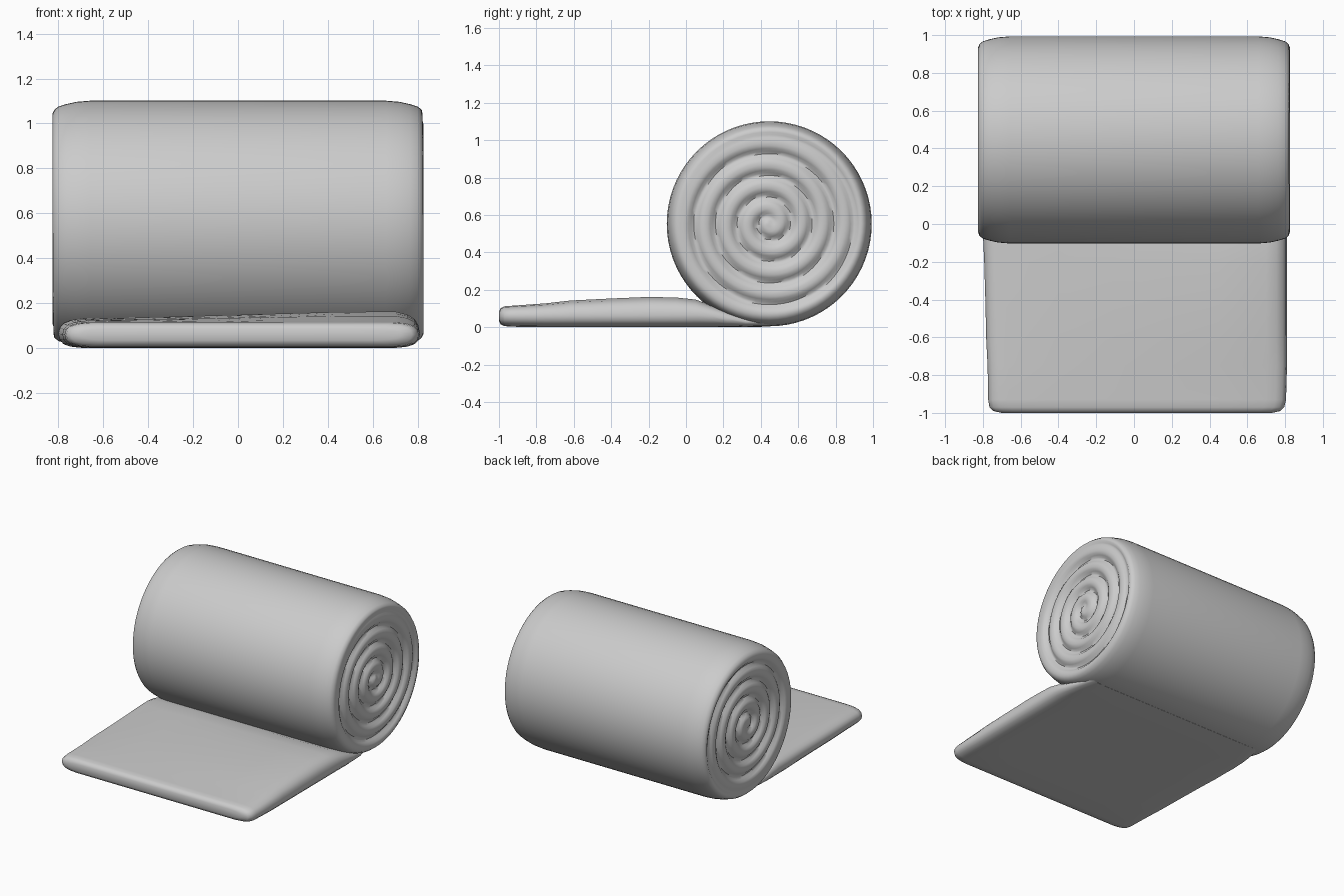
import bpy, bmesh, math

if "Cube" in bpy.data.objects:
    bpy.data.objects.remove(bpy.data.objects["Cube"])

SEG = 72
CY, CZ, R = 0.445, 0.553, 0.548


def lerp_table(table, t):
    for (a, *va), (b, *vb) in zip(table, table[1:]):
        if t <= b:
            k = (t - a) / (b - a)
            k = max(0.0, k)
            return [p + (q - p) * k for p, q in zip(va, vb)]
    return list(table[-1][1:])


def skin(name, loops):
    """Join closed loops of equal length into one smooth, capped mesh."""
    bm = bmesh.new()
    rings = [[bm.verts.new(p) for p in loop] for loop in loops]
    n = len(rings[0])
    for a, b in zip(rings, rings[1:]):
        for i in range(n):
            j = (i + 1) % n
            bm.faces.new((a[i], a[j], b[j], b[i]))
    bm.faces.new(rings[0][::-1])
    bm.faces.new(rings[-1])
    bmesh.ops.recalc_face_normals(bm, faces=bm.faces[:])
    mesh = bpy.data.meshes.new(name)
    bm.to_mesh(mesh)
    bm.free()
    obj = bpy.data.objects.new(name, mesh)
    bpy.context.collection.objects.link(obj)
    bpy.ops.object.select_all(action='DESELECT')
    obj.select_set(True)
    bpy.context.view_layer.objects.active = obj
    bpy.ops.object.shade_smooth_by_angle(angle=math.radians(50))
    return obj


# Rolled part: barrel with soft shoulders and a shallow spiral on both ends
def end_rings(side):
    loops = []
    radii = [0.012 + 0.0145 * i for i in range(34)]
    for r in radii:
        fade = min(1.0, (0.50 - r) / 0.06, r / 0.06)
        loop = []
        for i in range(SEG):
            a = 2 * math.pi * i / SEG
            wave = 0.5 + 0.5 * math.cos(2 * math.pi * r / 0.115 - a * side)
            dip = max(0.0, fade) * 0.028 * wave ** 2
            x = side * (0.826 - dip)
            loop.append((x, CY + r * math.cos(a), CZ + r * math.sin(a)))
        loops.append(loop)
    for r, x in [(0.508, 0.818), (0.522, 0.80), (0.533, 0.765),
                 (0.543, 0.72), (R, 0.66)]:
        loops.append([(side * x, CY + r * math.cos(2 * math.pi * i / SEG),
                       CZ + r * math.sin(2 * math.pi * i / SEG))
                      for i in range(SEG)])
    return loops


skin("rolled_mat", end_rings(-1) + end_rings(1)[::-1])

# Flat part: stations along y give left x, right x, bottom, top, right-hand bulge
stations = [
    (-1.00, -0.70, 0.73, 0.035, 0.085, 0.0),
    (-0.99, -0.745, 0.775, 0.015, 0.103, 0.0),
    (-0.97, -0.765, 0.795, 0.006, 0.112, 0.0),
    (-0.93, -0.772, 0.805, 0.003, 0.115, 0.0),
    (-0.75, -0.775, 0.81, 0.0, 0.117, 0.012),
    (-0.62, -0.782, 0.81, 0.0, 0.12, 0.025),
    (-0.40, -0.787, 0.81, 0.0, 0.122, 0.035),
    (-0.20, -0.793, 0.81, 0.0, 0.125, 0.041),
    (-0.05, -0.80, 0.81, 0.0, 0.127, 0.035),
    (0.05, -0.80, 0.81, 0.0, 0.13, 0.02),
    (0.13, -0.80, 0.81, 0.0, 0.12, 0.0),
    (0.22, -0.79, 0.80, 0.0, 0.09, 0.0),
    (0.32, -0.77, 0.785, 0.0, 0.06, 0.0),
    (0.45, -0.74, 0.75, 0.004, 0.05, 0.0),
]


def section(y, left, right, low, high, bulge):
    mid = 0.5 * (low + high)
    pts = []
    # Inset from the side edge and share of the half thickness
    edge = [(0.0, 0.0), (0.006, 0.4), (0.022, 0.7), (0.055, 0.9), (0.11, 1.0)]
    inner = [-0.4, -0.1, 0.2, 0.45]
    top = ([(left + d, k) for d, k in edge] + [(x, 1.0) for x in inner]
           + [(right - d, k) for d, k in edge[::-1]])
    for x, k in top:
        u = (x - left) / (right - left)
        lift = bulge * lerp_table([(0, 0.0), (0.9, 1.0), (1, 0.7)], u)[0]
        pts.append((x, y, mid + (high - mid + lift) * k))
    for x, k in top[-2:0:-1]:
        pts.append((x, y, mid - (mid - low) * k))
    return pts


skin("flat_mat", [section(*s) for s in stations])
